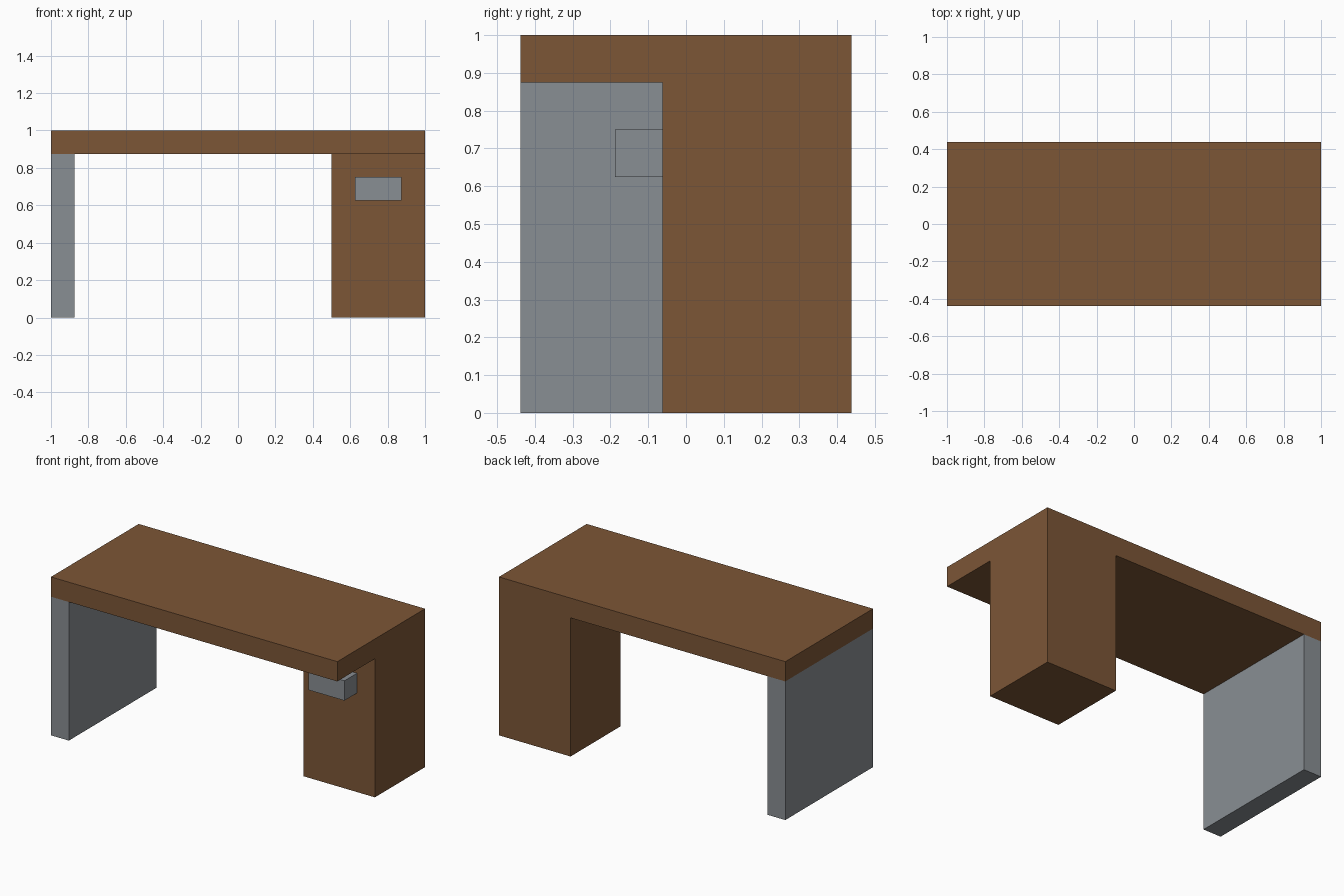
import bpy

default = bpy.data.objects.get("Cube")
if default:
    bpy.data.objects.remove(default, do_unlink=True)


def material(name, rgb):
    m = bpy.data.materials.new(name)
    m.use_nodes = True
    m.diffuse_color = (*rgb, 1)
    bsdf = m.node_tree.nodes["Principled BSDF"]
    bsdf.inputs["Base Color"].default_value = (*rgb, 1)
    bsdf.inputs["Roughness"].default_value = 0.8
    return m


def box(name, lo, hi, mat):
    """Box between two opposite corners."""
    centre = [(a + b) / 2 for a, b in zip(lo, hi)]
    bpy.ops.mesh.primitive_cube_add(size=1, location=centre)
    ob = bpy.context.object
    ob.name = ob.data.name = name
    ob.scale = [b - a for a, b in zip(lo, hi)]
    bpy.ops.object.transform_apply(location=False, rotation=False, scale=True)
    ob.data.materials.append(mat)
    return ob


wood = material("brown wood", (0.202, 0.093, 0.037))
metal = material("grey metal", (0.250, 0.271, 0.292))

DEPTH = 0.4375    # half the desk depth
UNDER = 0.875     # underside of the desk top
FRONT = -0.0625   # front of the cabinet

# Desk top
box("desk_top", (-1, -DEPTH, UNDER), (1, DEPTH, 1), wood)
# Drawer cabinet at the back of the left end
box("cabinet", (0.5, FRONT, 0), (1, DEPTH, UNDER), wood)
# Drawer handle on the cabinet front
box("drawer_handle", (0.625, FRONT - 0.125, 0.625), (0.875, FRONT, 0.75), metal)
# Full-depth panel leg at the right end
box("panel_leg", (-1, -DEPTH, 0), (-0.875, DEPTH, UNDER), metal)
